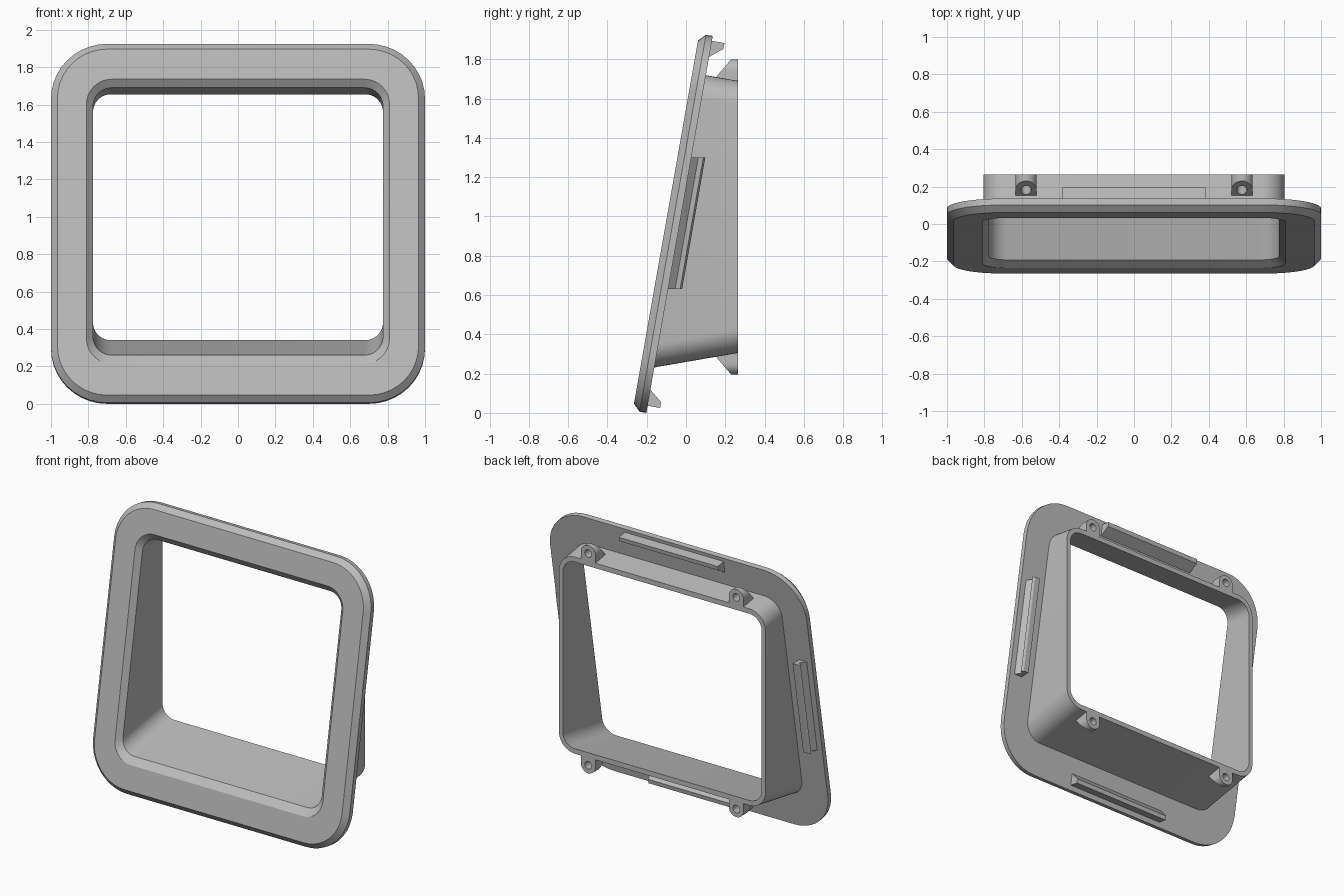
import bpy, bmesh, math
from mathutils import Vector

if "Cube" in bpy.data.objects:
    bpy.data.objects.remove(bpy.data.objects["Cube"])

grey = bpy.data.materials.new("mid grey plastic")
grey.use_nodes = True
colour = (0.5, 0.5, 0.5, 1)
grey.diffuse_color = colour
grey.node_tree.nodes["Principled BSDF"].inputs["Base Color"].default_value = colour

TILT = math.radians(10)
HEIGHT = 1.948      # length of the tilted plate
BACK = 0.265        # vertical plane at the rear of the sleeve
MID_Z = 0.9975      # mirror height of the sleeve's rear opening


def tilted(x, u, n):
    """Across, up along the plate, and out behind its back face."""
    s, c = math.sin(TILT), math.cos(TILT)
    return Vector((x, -0.202 + s * u + c * n, c * u - s * n))


def upright(x, z, y):
    return Vector((x, y, z))


def rounded(place, half, low, high, radius, depth, steps=10):
    """Rounded rectangle ring in the plane given by place."""
    ring = []
    corners = [(half - radius, high - radius), (radius - half, high - radius),
               (radius - half, low + radius), (half - radius, low + radius)]
    for i, (cx, cv) in enumerate(corners):
        for k in range(steps + 1):
            a = math.pi / 2 * (i + k / steps)
            ring.append(place(cx + radius * math.cos(a), cv + radius * math.sin(a), depth))
    return ring


def loft(name, rings, closed=True):
    """Skin rings of equal count; closed joins last to first, otherwise ends are capped."""
    bm = bmesh.new()
    rows = [[bm.verts.new(p) for p in ring] for ring in rings]
    count = len(rows[0])
    pairs = list(zip(rows, rows[1:]))
    if closed:
        pairs.append((rows[-1], rows[0]))
    for a, b in pairs:
        for i in range(count):
            j = (i + 1) % count
            bm.faces.new((a[i], a[j], b[j], b[i]))
    if not closed:
        bm.faces.new(rows[0])
        bm.faces.new(rows[-1])
    bmesh.ops.recalc_face_normals(bm, faces=bm.faces)
    mesh = bpy.data.meshes.new(name)
    bm.to_mesh(mesh)
    bm.free()
    obj = bpy.data.objects.new(name, mesh)
    bpy.context.collection.objects.link(obj)
    mesh.materials.append(grey)
    bpy.ops.object.select_all(action='DESELECT')
    obj.select_set(True)
    bpy.context.view_layer.objects.active = obj
    bpy.ops.object.shade_smooth_by_angle(angle=math.radians(30))
    return obj


# Tilted bezel plate with its tapering sleeve, as one closed skin
E = 0.035
loft("bezel_and_sleeve", [
    rounded(tilted, 1, 0, HEIGHT, 0.3, 0),
    rounded(tilted, 1, 0, HEIGHT, 0.3, -E),
    rounded(tilted, 1 - E, E, HEIGHT - E, 0.3 - E, -2 * E),
    rounded(tilted, 0.81, 0.206, 1.75, 0.135, -2 * E),
    rounded(tilted, 0.775, 0.258, 1.71, 0.1, -E),
    rounded(upright, 0.775, 0.34, 1.655, 0.095, BACK),
    rounded(upright, 0.805, 0.305, 1.69, 0.125, BACK),
    rounded(tilted, 0.805, 0.235, 1.745, 0.125, 0),
])

# Wedge clips behind the top and bottom rims: (distance from rim, depth)
wedge = [(0.025, 0), (0.025, 0.065), (0.055, 0.065), (0.108, 0)]
for name, edge, sign in (("top_clip", HEIGHT, -1), ("bottom_clip", 0.012, 1)):
    loft(name, [[tilted(x, edge + sign * m, n) for m, n in wedge]
                for x in (-0.385, 0.385)], closed=False)

# Notched clips behind the side rims, with level ends
notched = [(0.04, 0), (0.07, 0.035), (0.045, 0.06), (0.06, 0.07), (0.1, 0.07), (0.1, 0)]
for name, side in (("left_clip", 1), ("right_clip", -1)):
    loft(name, [[tilted(side * (1 - m), (z + n * math.sin(TILT)) / math.cos(TILT), n)
                 for m, n in notched] for z in (0.63, 1.30)], closed=False)


# Screw lugs: arched outline, sloping front, hole straight through
def lug(name, cx, flip):
    r, hole, cz, foot = 0.057, 0.027, 1.743, 0.06
    outer, inner = [], []
    for k in range(32):
        a = 2 * math.pi * k / 32
        c, s = math.cos(a), math.sin(a)
        reach = r if s >= 0 else min(r / max(abs(c), 1e-6), foot / abs(s))
        outer.append((reach * c, reach * s))
        inner.append((hole * c, hole * s))

    def ring(points, front):
        out = []
        for x, dz in points:
            z = cz + dz
            y = 0.23 - (1.80 - z) * 0.85 if front else BACK
            out.append(Vector((cx + x, y, 2 * MID_Z - z if flip else z)))
        return out

    loft(name, [ring(outer, False), ring(inner, False), ring(inner, True), ring(outer, True)])


for side, x in (("left", 0.577), ("right", -0.577)):
    lug("top_" + side + "_lug", x, False)
    lug("bottom_" + side + "_lug", x, True)
